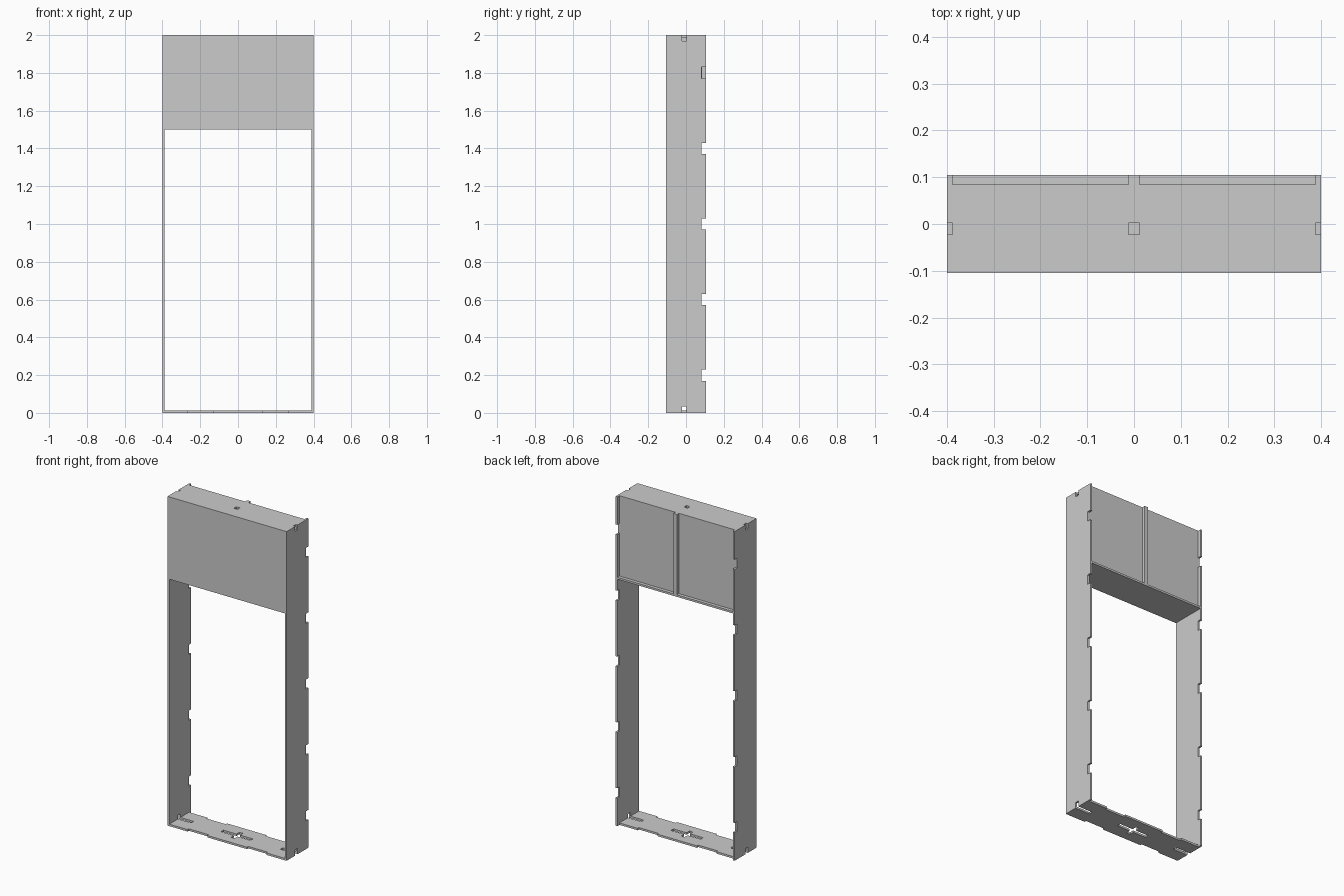
import bpy, bmesh

if "Cube" in bpy.data.objects:
    bpy.data.objects.remove(bpy.data.objects["Cube"])

T = 0.012            # sheet thickness
W, D, H = 0.4, 0.105, 2.0
BACK = 0.085         # outer face of the recessed back sheets
A, B = -0.05, 0.03   # locating tab range in y
C, E = -0.022, 0.002 # connector slot range in y
P, Q = 0.133, 0.265  # panel tab range in x
SILL = 1.5


def prism(name, pts, axis, lo, hi, mirror=True):
    """Extrude a flat outline along an axis, optionally mirrored across x = 0."""
    place = {'x': lambda a, b, d: (d, a, b),
             'y': lambda a, b, d: (a, d, b),
             'z': lambda a, b, d: (a, b, d)}[axis]
    bm = bmesh.new()
    low = [bm.verts.new(place(a, b, lo)) for a, b in pts]
    high = [bm.verts.new(place(a, b, hi)) for a, b in pts]
    n = len(pts)
    bm.faces.new(low)
    bm.faces.new(high)
    for i in range(n):
        j = (i + 1) % n
        bm.faces.new((low[i], low[j], high[j], high[i]))
    bmesh.ops.recalc_face_normals(bm, faces=bm.faces)
    if mirror:  # open the seam so both halves weld cleanly
        seam = [f for f in bm.faces if all(abs(v.co.x) < 1e-6 for v in f.verts)]
        bmesh.ops.delete(bm, geom=seam, context='FACES_ONLY')
    me = bpy.data.meshes.new(name)
    bm.to_mesh(me)
    bm.free()
    ob = bpy.data.objects.new(name, me)
    bpy.context.collection.objects.link(ob)
    if mirror:
        ob.modifiers.new("Mirror", 'MIRROR').use_axis[0] = True
    return ob


def rect(a0, b0, a1, b1):
    return [(a0, b0), (a1, b0), (a1, b1), (a0, b1)]


# Side boards: tabbed ends, connector notches and a row of notches on the back edge
side = [(-D, T), (A, T), (A, 0), (C, 0), (C, 0.035), (E, 0.035), (E, 0),
        (B, 0), (B, T), (BACK, T), (BACK, 0), (D, 0)]
for z in (0.2, 0.6, 1.0, 1.4, 1.8):
    side += [(D, z - 0.03), (0.082, z - 0.03), (0.082, z + 0.03), (D, z + 0.03)]
side += [(D, H), (BACK, H), (BACK, H - T), (B, H - T), (B, H), (E, H),
         (E, H - 0.03), (C, H - 0.03), (C, H), (A, H), (A, H - T),
         (T - D, H - T), (T - D, SILL), (-D, SILL)]
prism("side_boards", side, 'x', W - T, W)

# Plate edges shared by top and bottom: notches for panel tabs
front = [(P, -D), (P, T - D), (Q, T - D), (Q, -D), (W, -D)]
back = [(W, BACK), (Q, BACK), (Q, BACK - T), (P, BACK - T), (P, BACK)]

# Top plate with tab slots in the centre and at the ends
top = ([(0, -D)] + front + [(W, A), (W - T, A), (W - T, B), (W, B)] + back
       + [(0, BACK), (0, B), (T, B), (T, A), (0, A)])
top_ob = prism("top_plate", top, 'z', H - T, H)

# Bottom plate with a cross-shaped opening in the centre and half crosses at the ends
bottom = ([(0, -D)] + front
          + [(W, A), (W - T, A), (W - T, C), (0.3, C), (0.3, E), (W - T, E),
             (W - T, B), (W, B)] + back
          + [(0, BACK), (0, B), (T, B), (T, E), (0.1, E), (0.1, C), (T, C),
             (T, A), (0, A)])
prism("bottom_plate", bottom, 'z', 0, T)

# Front header panel with two tabs rising through the top plate
header = [(0, SILL), (W, SILL), (W, H - T), (Q, H - T), (Q, H), (P, H),
          (P, H - T), (0, H - T)]
prism("front_header_panel", header, 'y', -D, T - D)

# Recessed back sheets either side of the middle stud
sheet = [(T, SILL + T), (W - T, SILL + T), (W - T, H - T), (Q, H - T), (Q, H),
         (P, H), (P, H - T), (T, H - T)]
prism("back_header_panels", sheet, 'y', BACK - T, BACK)

# Header sill closing the underside of the header
prism("header_sill", rect(T - W, T - D, W - T, D), 'z', SILL, SILL + T, False)

# Middle stud inside the header, tabbed into the top plate
stud = [(T - D, SILL + T), (D, SILL + T), (D, H), (BACK, H), (BACK, H - T),
        (B, H - T), (B, H), (E, H), (E, H - T), (C, H - T), (C, H), (A, H),
        (A, H - T), (T - D, H - T)]
prism("middle_stud", stud, 'x', -T, T, False)
